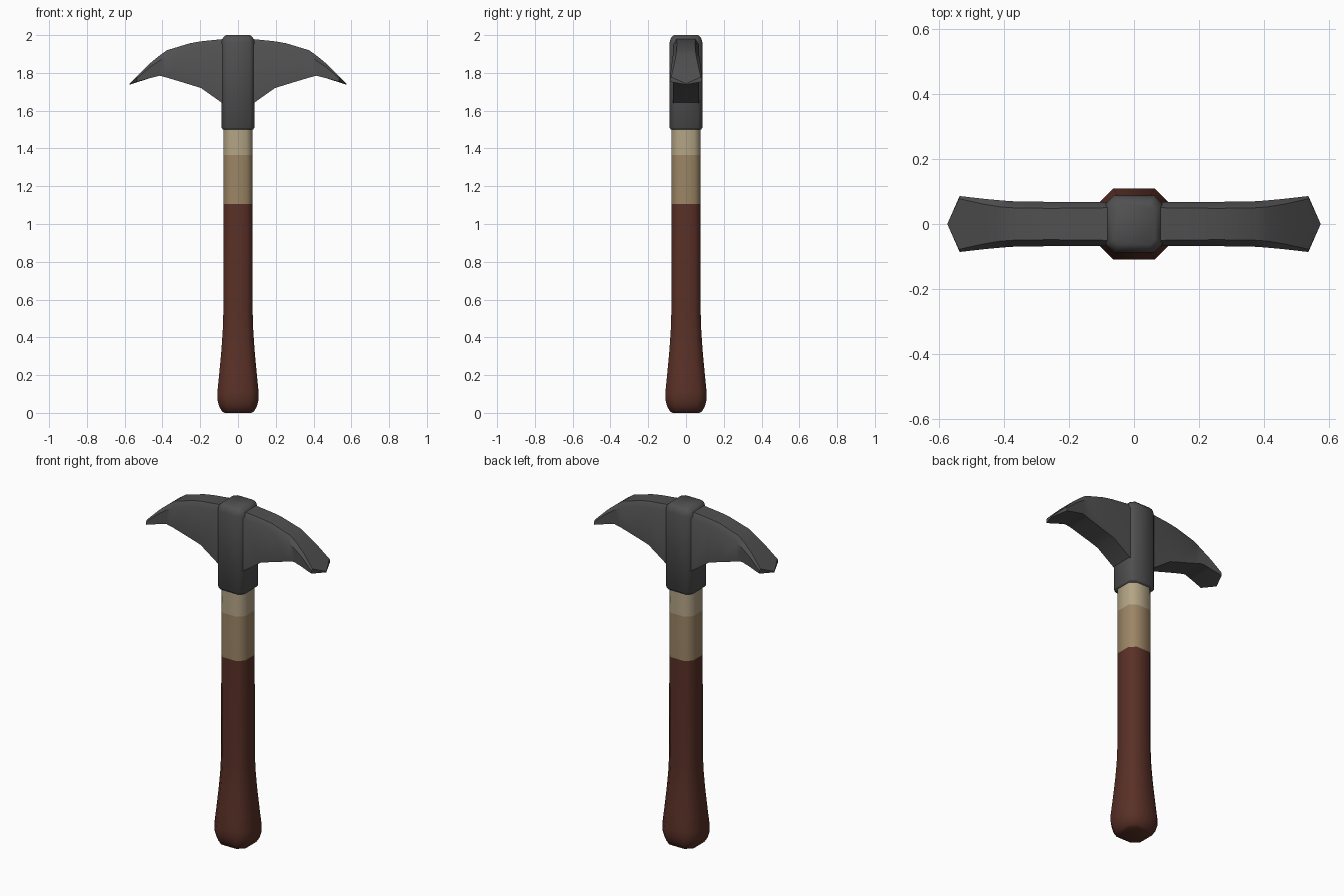
import bpy, bmesh, math

if "Cube" in bpy.data.objects:
    bpy.data.objects.remove(bpy.data.objects["Cube"])


def material(name, color):
    m = bpy.data.materials.new(name)
    m.diffuse_color = (*color, 1)
    m.use_nodes = True
    m.node_tree.nodes["Principled BSDF"].inputs["Base Color"].default_value = m.diffuse_color
    return m


STEEL = material("dark steel", (0.08, 0.08, 0.08))
WOOD = material("red brown wood", (0.1, 0.03, 0.02))
TAN = material("tan wrap", (0.33, 0.235, 0.13))
BEIGE = material("beige wood", (0.45, 0.37, 0.235))


def loft(name, rings, mats, angle):
    """Skin closed rings of equal point count and cap both ends."""
    bm = bmesh.new()
    loops = [[bm.verts.new(p) for p in ring] for ring in rings]
    for a, b in zip(loops, loops[1:]):
        for i in range(len(a)):
            j = (i + 1) % len(a)
            bm.faces.new((a[i], a[j], b[j], b[i]))
    bm.faces.new(loops[0])
    bm.faces.new(loops[-1])
    bmesh.ops.recalc_face_normals(bm, faces=bm.faces)
    mesh = bpy.data.meshes.new(name)
    bm.to_mesh(mesh)
    bm.free()
    obj = bpy.data.objects.new(name, mesh)
    bpy.context.collection.objects.link(obj)
    for m in mats:
        mesh.materials.append(m)
    bpy.ops.object.select_all(action='DESELECT')
    obj.select_set(True)
    bpy.context.view_layer.objects.active = obj
    bpy.ops.object.shade_smooth_by_angle(angle=math.radians(angle))
    return obj


def octagon(r, c, z):
    """Square of half width r with its corners cut to c."""
    return [(x, y, z) for x, y in ((r, -c), (r, c), (c, r), (-c, r),
                                   (-r, c), (-r, -c), (-c, -r), (c, -r))]


# Handle with a flared butt; two pale bands below the head
profile = [(0.07, 0.0), (0.085, 0.008), (0.1, 0.035), (0.109, 0.07), (0.109, 0.11),
           (0.1, 0.2), (0.088, 0.33), (0.081, 0.43), (0.078, 0.52),
           (0.077, 1.105), (0.077, 1.365), (0.076, 1.53)]
handle = loft("handle", [octagon(r, r * 0.58, z) for r, z in profile],
              [WOOD, TAN, BEIGE], 50)
for f in handle.data.polygons:
    f.material_index = (f.center.z > 1.1) + (f.center.z > 1.36)

# Socket block holding the head
socket = [(0.08, 1.5), (0.087, 1.51), (0.087, 1.96), (0.08, 1.985), (0.064, 2.0)]
loft("head_socket", [octagon(r, r * 0.72, z) for r, z in socket], [STEEL], 50)

# Curved blade stations: x, top z, bottom z, half width, flat top half width
stations = [(0.0, 1.982, 1.58, 0.068, 0.05), (0.09, 1.978, 1.645, 0.068, 0.05),
            (0.196, 1.967, 1.72, 0.068, 0.049), (0.254, 1.957, 1.738, 0.068, 0.048),
            (0.376, 1.92, 1.775, 0.07, 0.05), (0.414, 1.893, 1.785, 0.073, 0.053),
            (0.467, 1.85, 1.772, 0.078, 0.062)]


def blade_ring(s, x, top, bottom, w, t):
    h = min(0.03, (top - bottom) * 0.25)
    return [(s * x, y, z) for y, z in (
        (0, bottom), (w, bottom), (w, top - h), (t, top), (0, top),
        (-t, top), (-w, top - h), (-w, bottom))]


# Pointed tip: corners swept back from the centre of the cutting edge
def tip_ring(s):
    low = [(0.573, 0, 1.738), (0.536, 0.086, 1.753), (0.536, 0.086, 1.77),
           (0.538, 0.078, 1.778), (0.574, 0, 1.743)]
    ring = low + [(x, -y, z) for x, y, z in low[3:0:-1]]
    return [(s * x, y, z) for x, y, z in ring]


for side, s in (("left", -1), ("right", 1)):
    loft(side + "_blade", [blade_ring(s, *st) for st in stations] + [tip_ring(s)],
         [STEEL], 40)
